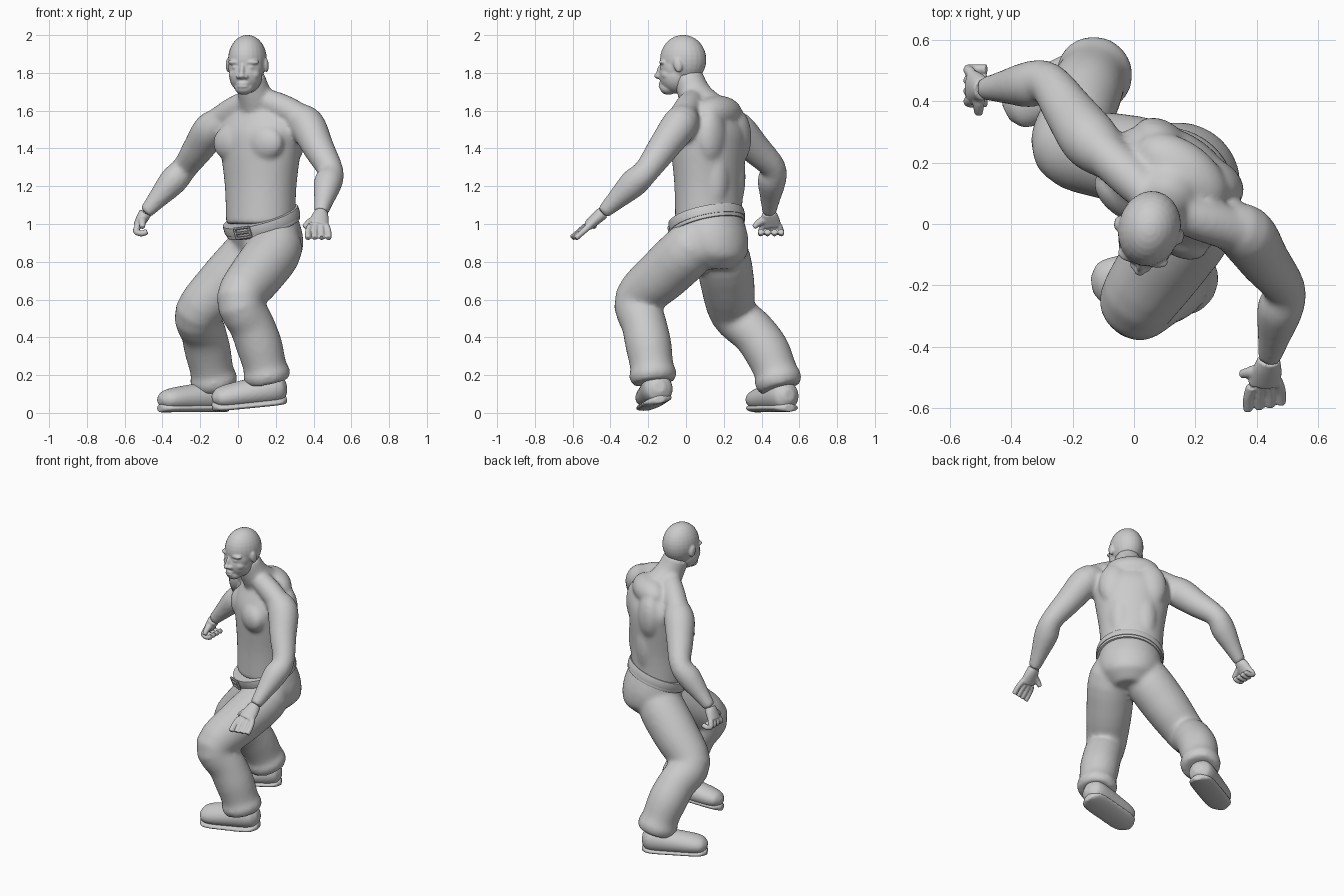
import bpy, bmesh, math
from mathutils import Vector, Matrix

if "Cube" in bpy.data.objects:
    bpy.data.objects.remove(bpy.data.objects["Cube"])

grey = bpy.data.materials.new("plain_grey")
grey.use_nodes = True
grey.diffuse_color = (0.6, 0.6, 0.6, 1)
grey.node_tree.nodes["Principled BSDF"].inputs["Base Color"].default_value = grey.diffuse_color

LEFTWARD = Vector((0.8, -0.6, 0))
UP = Vector((0, 0, 1))


def spline(stations, steps):
    """Catmull-Rom curve through (centre, width, depth) stations."""
    keys = [stations[0], *stations, stations[-1]]
    curve = []
    for before, start, end, after in zip(keys, keys[1:], keys[2:], keys[3:]):
        for step in range(steps):
            t = step / steps
            curve.append([(start * 2 + (end - before) * t
                           + (before * 2 - start * 5 + end * 4 - after) * t * t
                           + (start * 3 - before - end * 3 + after) * t ** 3) / 2
                          for before, start, end, after in zip(before, start, end, after)])
    return curve + [stations[-1]]


def tube(bm, stations, side=LEFTWARD, sides=28, steps=4):
    """Loft elliptical rings along a path; depth defaults to width."""
    stations = [s if len(s) == 3 else (*s, s[-1]) for s in stations]
    curve = spline(stations, steps)
    last = len(curve) - 1
    rings = []
    for i, (centre, width, depth) in enumerate(curve):
        along = (curve[min(i + 1, last)][0] - curve[max(i - 1, 0)][0]).normalized()
        across = (side - along * side.dot(along)).normalized()
        through = along.cross(across)
        angles = [k * math.tau / sides for k in range(sides)]
        rings.append([bm.verts.new(centre + across * width * math.cos(angle)
                                   + through * depth * math.sin(angle)) for angle in angles])
    for lower, upper in zip(rings, rings[1:]):
        for k in range(sides):
            bm.faces.new((lower[k - 1], lower[k], upper[k], upper[k - 1]))
    bm.faces.new(rings[0])
    bm.faces.new(rings[-1])


def frame(x, y, turn):
    """Local axes: x is left and -y is front, turned toward the right."""
    return Matrix.Translation((x, y, 0)) @ Matrix.Rotation(math.radians(-turn), 4, 'Z')


def blob(bm, place, position, size, tilt=0):
    matrix = (place @ Matrix.Translation(position) @ Matrix.Rotation(math.radians(tilt), 4, 'X')
              @ Matrix.Diagonal((*size, 1)))
    bmesh.ops.create_uvsphere(bm, u_segments=24, v_segments=16, radius=1, matrix=matrix)


def finish(bm, name, voxel=0, smoothing=0):
    """Make the object; a voxel size blends its pieces into one skin."""
    bmesh.ops.recalc_face_normals(bm, faces=bm.faces)
    mesh = bpy.data.meshes.new(name)
    bm.to_mesh(mesh)
    bm.free()
    thing = bpy.data.objects.new(name, mesh)
    bpy.context.collection.objects.link(thing)
    mesh.materials.append(grey)
    if voxel:
        blend = thing.modifiers.new("blend", 'REMESH')
        blend.mode, blend.voxel_size, blend.use_smooth_shade = 'VOXEL', voxel, True
        soften = thing.modifiers.new("soften", 'SMOOTH')
        soften.iterations = smoothing
    else:
        bpy.ops.object.select_all(action='DESELECT')
        thing.select_set(True)
        bpy.context.view_layer.objects.active = thing
        bpy.ops.object.shade_smooth_by_angle(angle=math.radians(40))


def arm(bm, shoulder, elbow, wrist):
    nape = Vector((.1, .05, 1.67))
    tube(bm, [(nape, .06), (nape.lerp(shoulder, .5) + UP * .02, .07), (shoulder + UP * .02, .07)], side=UP)
    tube(bm, [(shoulder.lerp(nape, .3), .07), (shoulder, .095), (shoulder.lerp(elbow, .5), .083),
              (elbow, .068), (elbow.lerp(wrist, .3), .075), (elbow.lerp(wrist, .7), .053), (wrist, .037)])


def hand(name, wrist, knuckle, spread, bends):
    """Palm, four fingers passing through the bend offsets, and a thumb."""
    bm = bmesh.new()
    palm = wrist.lerp(knuckle, .4)
    tube(bm, [(wrist, .036, .034), (palm, .047, .032), (knuckle, .055, .026)], side=spread)
    for finger in (-1.5, -.5, .5, 1.5):
        base = knuckle + spread * finger * .028
        fan = spread * finger * .008
        tube(bm, [(base, .018)] + [(base + fan + Vector(bend), .016) for bend in bends], spread, sides=12)
    thumb = palm - spread * .085 - UP * .05
    tube(bm, [(palm, .028), (palm.lerp(thumb, .6) + UP * .01, .02), (thumb, .014)], side=UP, sides=12)
    finish(bm, name, .005, 3)


def leg(bm, hip, knee, ankle, bow):
    """Trouser leg whose shin bows by an offset, with a folded cuff."""
    shin = [(knee.lerp(ankle, t) + bow * math.sin(t * math.pi), r)
            for t, r in ((.3, .12), (.55, .122), (.8, .115), (.9, .127), (1, .112))]
    tube(bm, [(hip.lerp(waist, .7), .11), (hip, .143), (hip.lerp(knee, .5), .143), (knee, .125), *shin])


def shoe(name, heel, toe, side):
    """Rounded upper over a flat sole, both following one outline."""
    upper, sole = bmesh.new(), bmesh.new()
    top, bottom = [], []
    for i in range(17):
        t = .01 + .98 * i / 16
        outline = (1 - abs(2 * t - 1) ** 6) ** .5
        height = .09 - .035 * t
        centre = heel.lerp(toe, t)
        top.append((centre, .084 * outline, height * outline))
        bottom.append((centre - UP * height * .75, .082 * outline, .022))
    tube(upper, top, side)
    tube(sole, bottom, side)
    finish(upper, name + "_shoe", .008, 3)
    finish(sole, name + "_sole", .007, 2)


# Bare torso with neck and arms
shoulders = Vector((.36, -.03, 1.53)), Vector((-.14, .27, 1.5))
elbows = Vector((.49, -.21, 1.28)), Vector((-.28, .46, 1.3))
wrists = Vector((.44, -.44, 1.06)), Vector((-.49, .44, 1.06))
core = Vector((.12, .12, 0))
bm = bmesh.new()
tube(bm, [(core + UP * z, width, depth) for z, width, depth in
          ((1, .19, .17), (1.2, .2, .17), (1.4, .23, .18), (1.5, .24, .17), (1.6, .18, .12))], sides=40)
tube(bm, [(core + UP * 1.58, .12), (Vector((.09, .05, 1.68)), .09), (Vector((.06, .01, 1.78)), .08)])
for joints in zip(shoulders, elbows, wrists):
    arm(bm, *joints)
chest = frame(*core.xy, 36)
blob(bm, chest, (0, .06, 1.59), (.17, .1, .09))               # upper back
for s in (-1, 1):
    blob(bm, chest, (s * .1, -.11, 1.43), (.12, .07, .1))      # chest muscle
    blob(bm, chest, (s * .11, .1, 1.46), (.1, .07, .15))       # shoulder blade
    blob(bm, chest, (s * .07, .1, 1.25), (.08, .07, .2))       # lower back
finish(bm, "upper_body", .012, 8)

# Head
bm = bmesh.new()
head = frame(.05, -.015, 13)
blob(bm, head, (0, 0, 1.87), (.102, .124, .131))
blob(bm, head, (0, -.045, 1.83), (.092, .075, .09))            # face
blob(bm, head, (0, -.04, 1.785), (.088, .088, .095), tilt=15)  # jaw
blob(bm, head, (0, -.08, 1.72), (.05, .045, .036))             # chin
blob(bm, head, (0, -.12, 1.815), (.014, .022, .04), tilt=-22)  # nose bridge
blob(bm, head, (0, -.136, 1.784), (.02, .022, .016))           # nose tip
for lip in (1.728, 1.744):
    blob(bm, head, (0, -.11, lip), (.034, .023, .01))
for s in (-1, 1):
    blob(bm, head, (s * .02, -.126, 1.78), (.015, .016, .012))  # nostril
    blob(bm, head, (s * .04, -.096, 1.856), (.045, .025, .014))  # brow
    blob(bm, head, (s * .04, -.1, 1.828), (.02, .017, .011))    # eye
    blob(bm, head, (s * .05, -.07, 1.79), (.035, .038, .03))    # cheek
    blob(bm, head, (s * .104, -.005, 1.84), (.012, .023, .038), tilt=12)  # ear
finish(bm, "head", .006, 4)

# Open left hand and half-closed right hand
hand("left_hand", wrists[0], Vector((.425, -.52, .99)), Vector((1, .2, 0)),
     [(0, -.035, -.03), (0, -.075, -.065)])
hand("right_hand", wrists[1], Vector((-.53, .45, .99)), Vector((0, 1, 0)),
     [(-.01, 0, -.03), (.02, 0, -.04), (.05, 0, -.03)])

# Trousers
waist = Vector((.125, .11, 1.02))
seat = Vector((.16, .15, .9))
bm = bmesh.new()
tube(bm, [(waist, .19, .18), (seat, .195, .175), (seat - UP * .08, .16), (seat - UP * .14, .1)], sides=40)
leg(bm, Vector((.2, .03, .88)), Vector((.01, -.255, .6)), Vector((.16, -.17, .16)), Vector((.02, .01, 0)))
leg(bm, Vector((.06, .19, .84)), Vector((-.21, .25, .53)), Vector((-.12, .5, .13)), Vector((0, .04, .02)))
finish(bm, "trousers", .013, 12)

# Belt above a waistband, tipped down at the front
drop = Vector((.26, .2, -.9)).normalized()
bm = bmesh.new()
for offset, half, grow in ((0, .024, .014), (.03, .012, .008)):
    middle = waist + drop * offset
    tube(bm, [(middle + drop * half * t, .2 + grow - .005 * abs(t), .19 + grow - .005 * abs(t))
              for t in (-1, -.6, .6, 1)], sides=48, steps=1)
finish(bm, "belt")

# Buckle frame and prong
front = Vector((-.54, -.84, 0))
front = (front - drop * front.dot(drop)).normalized()
across = front.cross(drop) * .045
middle = waist + front * .21
corners = [middle + across * a + drop * b * .027 for a, b in ((1, 1), (-1, 1), (-1, -1), (1, -1))]
edges = [(corners[i - 1], corners[i]) for i in range(4)]
bm = bmesh.new()
for start, end in edges + [(middle - across, middle + across)]:
    tube(bm, [(start, .008), (end, .008)], side=front, sides=8, steps=1)
finish(bm, "buckle")

# Shoes
shoe("left", Vector((.26, -.14, .14)), Vector((-.14, -.2, .075)), Vector((.15, 1, .25)))
shoe("right", Vector((-.05, .55, .095)), Vector((-.42, .36, .066)), Vector((.5, -.85, 0)))
